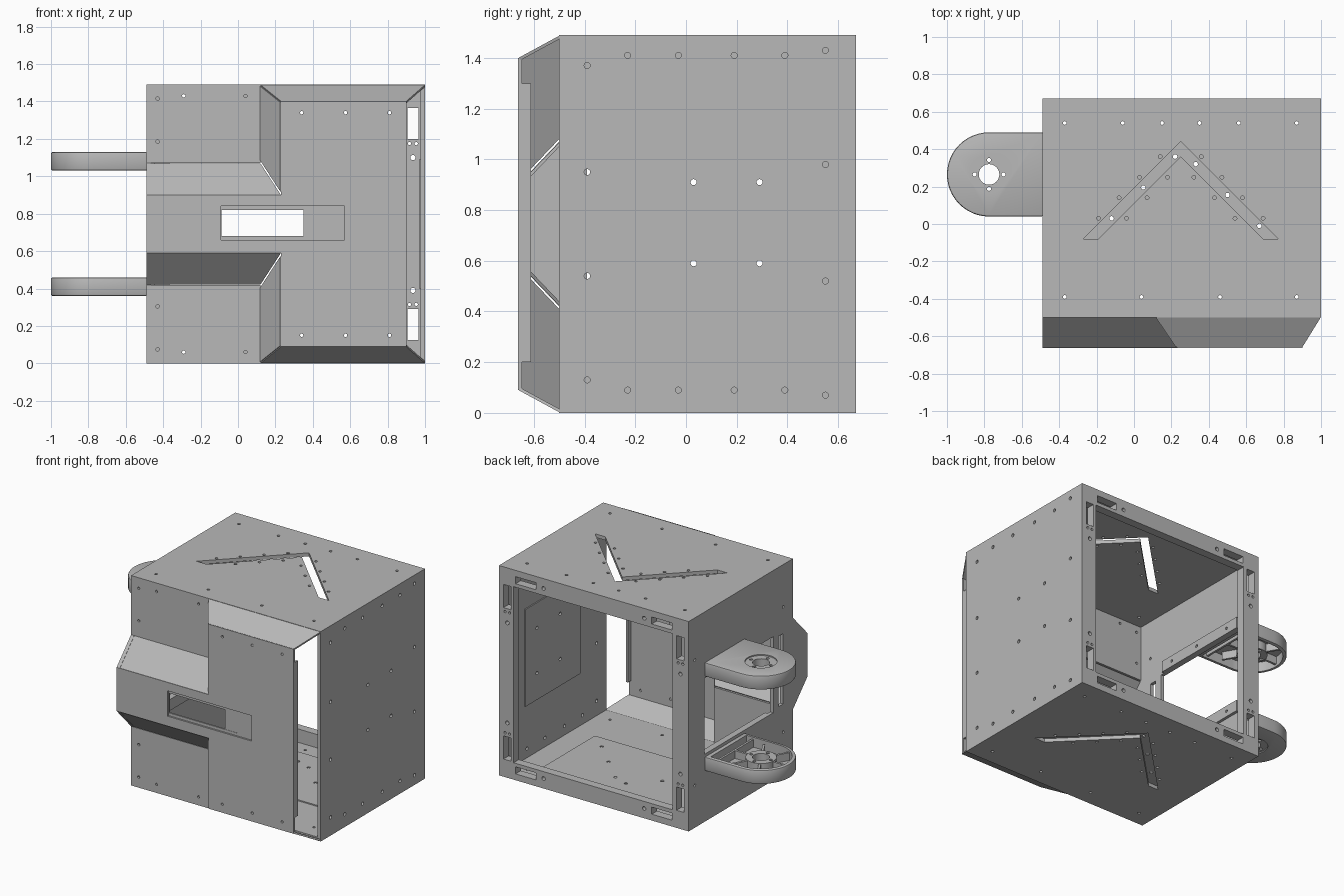
import bpy, bmesh, math

if "Cube" in bpy.data.objects:
    bpy.data.objects.remove(bpy.data.objects["Cube"])

H = 1.49                       # overall height
L, R, FRONT, BACK = -0.49, 1.0, -0.5, 0.67
NOSE = -0.662                  # foremost plane
T = 0.025                      # wall thickness

grey = bpy.data.materials.new("plain_grey")
grey.use_nodes = True
grey.diffuse_color = (0.48, 0.48, 0.48, 1)
grey.node_tree.nodes["Principled BSDF"].inputs["Base Color"].default_value = (0.48, 0.48, 0.48, 1)


def rect(a0, a1, b0, b1):
    return [(a0, b0), (a1, b0), (a1, b1), (a0, b1)]


def disc(a, b, r, n=12):
    return [(a + r * math.cos(math.tau * i / n), b + r * math.sin(math.tau * i / n)) for i in range(n)]


def flip(pts):
    """Mirror profile points about mid height."""
    return [(a, H - b) for a, b in pts]


def to_object(name, bm):
    mesh = bpy.data.meshes.new(name)
    bm.to_mesh(mesh)
    bm.free()
    mesh.materials.append(grey)
    obj = bpy.data.objects.new(name, mesh)
    bpy.context.collection.objects.link(obj)
    return obj


def slab(name, profiles, axis, lo, hi):
    """Extrude one or more profiles along an axis."""
    place = {"x": lambda a, b, c: (c, a, b),
             "y": lambda a, b, c: (a, c, b),
             "z": lambda a, b, c: (a, b, c)}[axis]
    bm = bmesh.new()
    for pts in profiles:
        low = [bm.verts.new(place(a, b, lo)) for a, b in pts]
        top = [bm.verts.new(place(a, b, hi)) for a, b in pts]
        bm.faces.new(low)
        bm.faces.new(top)
        for i in range(len(pts)):
            j = (i + 1) % len(pts)
            bm.faces.new((low[i], low[j], top[j], top[i]))
    bmesh.ops.recalc_face_normals(bm, faces=bm.faces)
    return to_object(name, bm)


def bake(obj):
    graph = bpy.context.evaluated_depsgraph_get()
    obj.data = bpy.data.meshes.new_from_object(obj.evaluated_get(graph))
    obj.modifiers.clear()


def cut(obj, profiles, axis, lo, hi):
    """Subtract separate, non-overlapping profiles."""
    cutter = slab("cutter", profiles, axis, lo, hi)
    cutter.hide_render = True
    mod = obj.modifiers.new("cut", "BOOLEAN")
    mod.operation = "DIFFERENCE"
    mod.solver = "EXACT"
    mod.object = cutter
    bake(obj)
    bpy.data.objects.remove(cutter)


# Top and bottom plates with a chevron cut and screw holes
cx = 0.25
chevron = [(cx, 0.44), (cx - 0.52, -0.08), (cx - 0.44, -0.08), (cx, 0.36),
           (cx + 0.44, -0.08), (cx + 0.52, -0.08)]
corner_holes = [(x, y) for x in (-0.37, 0.87) for y in (-0.39, 0.54)]
edge_holes = [(x, 0.54) for x in (-0.06, 0.15, 0.35, 0.56)] + [(0.04, -0.39), (0.46, -0.39)]
for s in (-1, 1):
    edge_holes += [(cx + s * 0.11 * i, 0.47 - 0.11 * i) for i in range(1, 5)]
    edge_holes += [(cx + s * (0.07 + 0.11 * i), 0.25 - 0.11 * i) for i in range(3)]
plate_cuts = [chevron] + [disc(x, y, 0.01) for x, y in corner_holes + edge_holes]
for name, lo in (("top_plate", H - T), ("bottom_plate", 0)):
    plate = slab(name, [rect(L, R, FRONT, BACK)], "z", lo, lo + T)
    cut(plate, plate_cuts, "z", lo - 0.1, lo + 0.1)

# Liner that closes the lower chevron from inside
liner = slab("floor_liner", [rect(-0.3, 0.8, -0.12, 0.48)], "z", T, T + 0.008)
cut(liner, [disc(cx - 0.03 - 0.17 * i, 0.36 - 0.165 * i, 0.012) for i in range(3)]
    + [disc(cx + 0.08 + 0.17 * i, 0.32 - 0.165 * i, 0.012) for i in range(3)], "z", 0, 0.1)

# Right-hand side wall (on +x)
wall = slab("plus_x_wall", [rect(FRONT, BACK, T, H - T)], "x", R - T, R)
holes = [(-0.39, z) for z in (0.13, 0.54, 0.95, 1.37)]
holes += [(0.55, z) for z in (0.07, 0.52, 0.98, 1.43)]
holes += [(y, z) for y in (-0.23, -0.03, 0.19, 0.39) for z in (0.09, 1.41)]
middle = [(y, z) for y in (0.03, 0.29) for z in (0.59, 0.91)]
cut(wall, [disc(y, z, 0.012) for y, z in holes + middle], "x", 0.9, 1.1)
pad = slab("inner_pad", [rect(-0.2, 0.42, 0.4, 1.09)], "x", R - T - 0.008, R - T)
cut(pad, [disc(y, z, 0.012) for y, z in middle], "x", 0.9, 1.1)

# Side wall on -x: follows the nose outline, with an opening between the arms
outline = [(BACK, T), (BACK, H - T), (FRONT, H - T), (FRONT, 1.07), (NOSE, 0.9),
           (NOSE, 0.59), (FRONT, 0.42), (FRONT, T)]
wall = slab("minus_x_wall", [outline], "x", L, L + T)
cut(wall, [rect(-0.28, 0.49, 0.48, 1.02), rect(-0.39, -0.34, 0.8, 1.0), rect(-0.39, -0.34, 0.5, 0.7)]
    + [disc(y, z, 0.01) for y in (-0.39, 0.6) for z in (0.3, 1.19)], "x", L - 0.1, L + 0.1)
for name, z in (("upper_rail", 1.02), ("lower_rail", 0.4)):
    rail = slab(name, [rect(-0.25, 0.5, z, z + 0.08)], "x", L + T, L + T + 0.02)
    cut(rail, [disc(y, z + 0.04, 0.01) for y in (-0.15, 0.1, 0.4)], "x", L, 0)

# Open back frame with corner slots and screw holes
frame = slab("back_frame", [rect(L + T, R - T, T, H - T)], "y", 0.61, BACK)
slots = []
for x0, x1, h0, h1 in ((0.905, 0.965, 0.71, 0.87), (-0.455, -0.395, -0.36, -0.2)):
    xm = (x0 + x1) / 2
    for side in ([rect(x0, x1, 1.2, 1.365)], [rect(h0, h1, 1.395, 1.445)],
                 [disc(xm, 1.10, 0.014)], [disc(xm - 0.018, 1.175, 0.009)],
                 [disc(xm + 0.018, 1.175, 0.009)], [disc((h0 + h1) / 2 + (0.14 if h0 < 0 else -0.14), 1.42, 0.014)]):
        slots += [side[0], flip(side[0])]
cut(frame, slots, "y", 0.5, 0.8)
cut(frame, [rect(-0.365, 0.885, 0.12, H - 0.12)], "y", 0.5, 0.8)

# Front panel joined with the nose face, with a window recess
panel = slab("front_panel", [[(0.9, 0.09), (0.9, 1.4), (0.23, 1.4), (0.23, 0.9), (L, 0.9),
                              (L, 0.59), (0.23, 0.59), (0.23, 0.09)]], "y", NOSE, NOSE + 0.015)
cut(panel, [rect(-0.09, 0.57, 0.66, 0.84)]
    + [disc(x, z, 0.009) for x in (0.34, 0.575, 0.81) for z in (0.15, 1.34)], "y", -0.8, -0.6)
window = slab("window_plate", [rect(-0.1, 0.58, 0.65, 0.85)], "y", NOSE + 0.012, NOSE + 0.024)
cut(window, [rect(-0.088, 0.45 - 0.0, 0.68, 0.82)], "y", -0.8, -0.6)
slab("window_stop", [rect(0.35, 0.46, 0.67, 0.83)], "y", NOSE + 0.014, NOSE + 0.026)
slab("panel_flange", [rect(0.885, 0.9, 0.2, 1.3)], "y", NOSE + 0.015, NOSE + 0.05)

# Recessed corner plates on the front
corner = rect(L, 0.12, 1.07, H)
pts = [(-0.43, 1.415), (-0.29, 1.43), (0.04, 1.43), (-0.43, 1.185)]
for name, f in (("upper_corner_plate", list), ("lower_corner_plate", flip)):
    plate = slab(name, [f(corner)], "y", FRONT, FRONT + 0.015)
    cut(plate, [f(disc(x, z, 0.009)) for x, z in pts], "y", -0.6, -0.4)

# Sloped shells linking the front panel and nose to the box
n, b = NOSE + 0.006, FRONT + 0.006
slopes = {
    "edge_slope": [(0.23, n, 1.396), (0.9, n, 1.396), (R, b, H - 0.006), (0.12, b, H - 0.006)],
    "side_slope": [(0.23, n, 1.396), (0.12, b, H - 0.006), (0.12, b, 1.09), (0.23, n, 0.92)],
    "nose_slope": [(L, n, 0.895), (0.23, n, 0.895), (0.12, b, 1.065), (L, b, 1.065)],
}
for name, quad in slopes.items():
    for prefix, mirror in (("upper_", False), ("lower_", True)):
        bm = bmesh.new()
        face = bm.faces.new([bm.verts.new((x, y, H - z if mirror else z)) for x, y, z in quad])
        face.normal_update()
        if face.normal.y > 0:
            face.normal_flip()
        obj = to_object(prefix + name, bm)
        mod = obj.modifiers.new("thickness", "SOLIDIFY")
        mod.thickness = 0.012
        mod.offset = 0
        bake(obj)

# Two round-ended arms, solid outside and ribbed inside
ax, ay, ar = -0.775, 0.265, 0.225


def stadium(r, end):
    arc = [math.pi / 2 + math.pi * i / 24 for i in range(25)]
    return [(ax + r * math.cos(t), ay + r * math.sin(t)) for t in arc] + [(end, ay - r), (end, ay + r)]


for name, outer, inner in (("upper_arm", 1.13, 1.03), ("lower_arm", 0.36, 0.46)):
    d = 1 if inner > outer else -1
    skin = outer + d * 0.03
    arm = slab(name, [stadium(ar, L + 0.005)], "z", min(outer, inner), max(outer, inner))
    mod = arm.modifiers.new("soft_edge", "BEVEL")
    mod.width = 0.01
    mod.segments = 2
    mod.limit_method = "ANGLE"
    mod.angle_limit = math.radians(40)
    bake(arm)
    cut(arm, [stadium(ar - 0.025, L - 0.03)], "z", *sorted((skin, inner + d * 0.1)))
    cut(arm, [disc(ax, ay, 0.103, 40)], "z", *sorted((outer - d * 0.1, outer + d * 0.008)))
    boss = slab(name + "_boss", [disc(ax, ay, 0.1, 40)], "z", *sorted((outer + d * 0.01, inner - d * 0.01)))
    bores = [disc(ax, ay, 0.055, 32)]
    bores += [disc(ax + 0.077 * math.cos(k * math.pi / 2), ay + 0.077 * math.sin(k * math.pi / 2), 0.011)
              for k in range(4)]
    for part in (arm, boss):
        cut(part, bores, "z", 0.2, 1.3)
    ribs = []
    for k in range(6):
        c, s = math.cos(k * math.pi / 3), math.sin(k * math.pi / 3)
        ribs.append([(ax + c * u - s * v, ay + s * u + c * v)
                     for u, v in rect(0.09, 0.205, -0.008, 0.008)])
    ribs.append(rect(-0.575, -0.56, ay - 0.205, ay + 0.205))
    slab(name + "_ribs", ribs, "z", *sorted((skin - d * 0.005, inner - d * 0.015)))
    for part in (arm, boss):
        bpy.ops.object.select_all(action="DESELECT")
        part.select_set(True)
        bpy.context.view_layer.objects.active = part
        bpy.ops.object.shade_smooth_by_angle(angle=math.radians(30))
